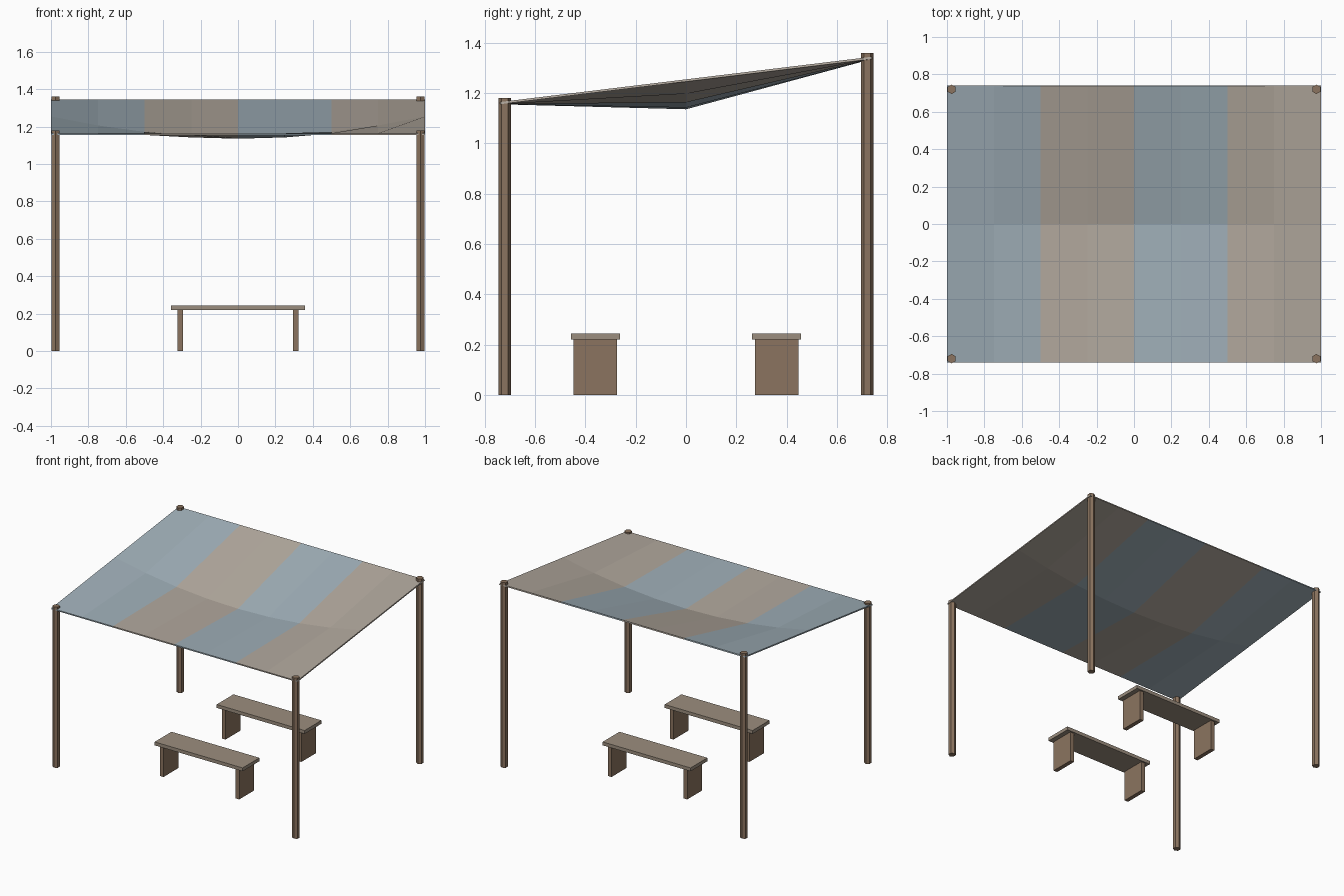
import bpy, bmesh

if "Cube" in bpy.data.objects:
    bpy.data.objects.remove(bpy.data.objects["Cube"])


def material(name, rgb):
    m = bpy.data.materials.new(name)
    m.diffuse_color = (*rgb, 1)
    m.use_nodes = True
    m.node_tree.nodes["Principled BSDF"].inputs["Base Color"].default_value = m.diffuse_color
    return m


POST = material("post_wood", (0.26, 0.175, 0.115))
SEAT = material("seat_wood", (0.33, 0.27, 0.21))
BLUE = material("blue_cloth", (0.35, 0.43, 0.48))
BEIGE = material("beige_cloth", (0.45, 0.40, 0.345))


def box(name, center, size, mat):
    bpy.ops.mesh.primitive_cube_add(size=1, location=center)
    ob = bpy.context.object
    ob.name = name
    ob.scale = size
    bpy.ops.object.transform_apply(location=False, rotation=False, scale=True)
    ob.data.materials.append(mat)


# Six-sided posts, taller at the back
for y, height, end in ((-0.72, 1.18, "front"), (0.72, 1.36, "back")):
    for x, side in ((-0.975, "left"), (0.975, "right")):
        bpy.ops.mesh.primitive_cylinder_add(
            vertices=6, radius=0.025, depth=height, location=(x, y, height / 2))
        post = bpy.context.object
        post.name = f"{end}_{side}_post"
        post.data.materials.append(POST)

# Striped canopy, sagging along its middle line
bm = bmesh.new()
columns = []
for i in range(9):
    x = -1 + i * 0.25
    sag = 0.11 * (1 - x * x)
    columns.append([bm.verts.new(co) for co in
                    ((x, -0.74, 1.16), (x, 0, 1.25 - sag), (x, 0.74, 1.34))])
for i in range(8):
    a, b = columns[i], columns[i + 1]
    for j in range(2):
        face = bm.faces.new((a[j], b[j], b[j + 1], a[j + 1]))
        face.material_index = (i // 2) % 2
mesh = bpy.data.meshes.new("canopy")
bm.to_mesh(mesh)
bm.free()
mesh.materials.append(BLUE)
mesh.materials.append(BEIGE)
canopy = bpy.data.objects.new("canopy", mesh)
bpy.context.collection.objects.link(canopy)
solid = canopy.modifiers.new("cloth_thickness", 'SOLIDIFY')
solid.thickness = 0.009
solid.offset = 0

# Two benches with slab legs
for y, end in ((-0.36, "front"), (0.36, "back")):
    box(f"{end}_bench_seat", (0, y, 0.2325), (0.715, 0.195, 0.025), SEAT)
    for x, side in ((-0.308, "left"), (0.308, "right")):
        box(f"{end}_bench_{side}_leg", (x, y, 0.11), (0.03, 0.173, 0.22), POST)
